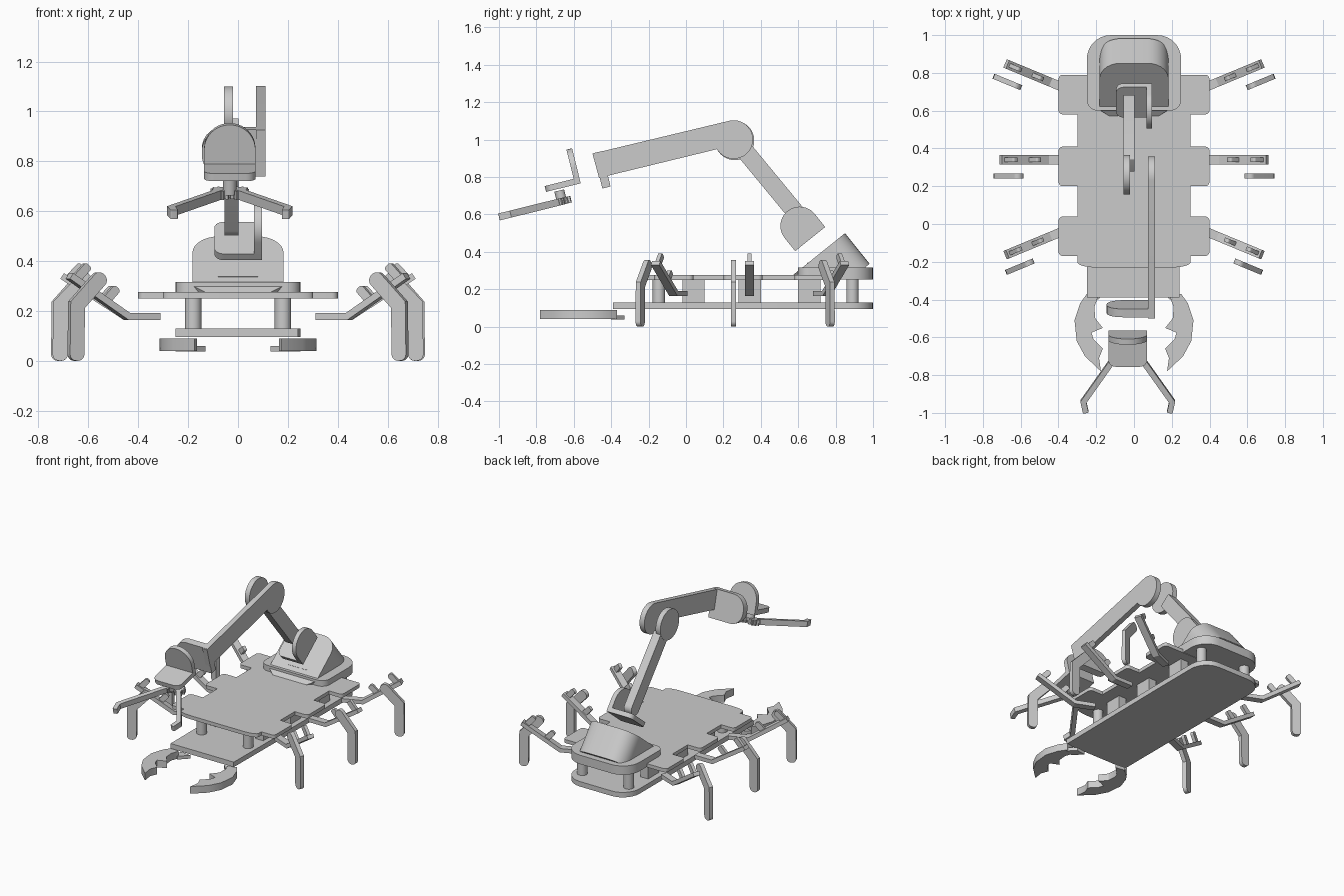
import bpy, bmesh, math
from mathutils import Matrix, Vector

if "Cube" in bpy.data.objects:
    bpy.data.objects.remove(bpy.data.objects["Cube"])

X, Y, Z = Vector((1, 0, 0)), Vector((0, 1, 0)), Vector((0, 0, 1))


def frame(o, u, v, n):
    m = Matrix((Vector(u), Vector(v), Vector(n))).transposed().to_4x4()
    m.translation = Vector(o)
    return m


FLAT = frame((0, 0, 0), X, Y, Z)      # plan outlines, extruded in z
SIDE = frame((0, 0, 0), Y, Z, X)      # side outlines, extruded in x


def rounded(pts, seg=7):
    """Points (x, y, radius): replace corners having a radius by smooth curves."""
    out = []
    for i, p in enumerate(pts):
        c = Vector(p[:2])
        if len(p) < 3 or p[2] == 0:
            out.append(c)
            continue
        da = Vector(pts[i - 1][:2]) - c
        db = Vector(pts[(i + 1) % len(pts)][:2]) - c
        a = c + da.normalized() * min(p[2], da.length * .49)
        b = c + db.normalized() * min(p[2], db.length * .49)
        w = .75
        for k in range(seg + 1):
            t = k / seg
            k0, k1, k2 = (1 - t) ** 2, 2 * t * (1 - t) * w, t * t
            out.append((a * k0 + c * k1 + b * k2) / (k0 + k1 + k2))
    return out


def prism(name, pts, d0, d1, m=FLAT, cut_z=None):
    bm = bmesh.new()
    f = bm.faces.new([bm.verts.new((p[0], p[1], d0)) for p in rounded(pts)])
    ext = bmesh.ops.extrude_face_region(bm, geom=[f])['geom']
    for v in ext:
        if isinstance(v, bmesh.types.BMVert):
            v.co.z = d1
    bm.verts.ensure_lookup_table()
    if not any(len(fc.verts) > 4 and all(abs(v.co.z - d0) < 1e-6 for v in fc.verts) for fc in bm.faces):
        bmesh.ops.holes_fill(bm, edges=bm.edges[:], sides=0)
    bmesh.ops.transform(bm, matrix=m, verts=bm.verts[:])
    if cut_z is not None:
        bmesh.ops.bisect_plane(bm, geom=bm.verts[:] + bm.edges[:] + bm.faces[:],
                               plane_co=(0, 0, cut_z), plane_no=(0, 0, -1), clear_outer=True)
        bmesh.ops.holes_fill(bm, edges=bm.edges[:], sides=0)
    bmesh.ops.recalc_face_normals(bm, faces=bm.faces[:])
    me = bpy.data.meshes.new(name)
    bm.to_mesh(me)
    bm.free()
    ob = bpy.data.objects.new(name, me)
    bpy.context.collection.objects.link(ob)
    return ob


def ribbon(path, w, r0=0, r1=0):
    """Outline of a bar of width w along a path, with end corner radii."""
    ps = [Vector(p) for p in path]
    left, right = [], []
    for i, p in enumerate(ps):
        d = [(ps[j + 1] - ps[j]).normalized() for j in (i - 1, i) if 0 <= j < len(ps) - 1]
        n = sum((Vector((-e.y, e.x)) for e in d), Vector((0, 0))).normalized()
        n *= w / 2 / n.dot(Vector((-d[0].y, d[0].x)))
        r = r0 if i == 0 else r1 if i == len(ps) - 1 else 0
        left.append((*(p + n), r))
        right.append((*(p - n), r))
    return left + right[::-1]


def rect(x0, x1, y0, y1, r=0):
    return [(x0, y0, r), (x1, y0, r), (x1, y1, r), (x0, y1, r)]


def arc(cx, cy, r, a0, a1, n=28):
    return [(cx + r * math.cos(math.radians(a0 + (a1 - a0) * i / n)),
             cy + r * math.sin(math.radians(a0 + (a1 - a0) * i / n))) for i in range(n + 1)]


def disc(cx, cy, r, n=32):
    return arc(cx, cy, r, 0, 360, n)[:-1]


# Body plates
prism("lower_plate", [(-.25, -.39), (.24, -.39), (.25, .6), (.25, 1, .13), (-.25, 1, .13), (-.25, .6)], .095, .13)
half = [(.3, -.23, .1)]
for y0, y1 in ((-.17, .04), (.2, .41), (.58, .79)):
    half += [(.3, y0), (.4, y0, .025), (.4, y1, .025), (.3, y1)]
half = half[:-1]
prism("upper_plate", half + [(.25, .79), (-.25, .79)] + [(-p[0], *p[1:]) for p in half[::-1]], .25, .275)
prism("rear_deck", [(-.25, .6, .06), (.25, .6, .06), (.25, 1, .13), (-.25, 1, .13)], .253, .315)

# Standoffs and leg motors between the plates
for s in (-1, 1):
    for y in (-.145, .89):
        prism("standoff", disc(s * .18, y, .033), .13, .253)
    for y in (.04, .34, .66):
        prism("leg_motor", rect(s * .18 - .03, s * .18 + .03, y - .06, y + .06), .13, .25)

# Six legs: bent thigh with two pegs, and a separate shin
for s in (-1, 1):
    for pos, y, ang in (("front", -.015, -22.5), ("middle", .34, 0), ("rear", .70, 22.5)):
        c, t = math.cos(math.radians(ang)), math.sin(math.radians(ang))
        m = frame((s * .32, y, 0), (s * c, t, 0), Z, (s * t, -c, 0))
        prism(pos + "_thigh", ribbon([(0, .178), (.135, .178), (.385, .34)], .027), -.024, .024, m)
        for u, z in ((.235, .235), (.36, .325)):
            prism(pos + "_thigh_peg", ribbon([(u, z), (u - .055, z + .058)], .036, 0, .012), -.011, .011, m)
        prism(pos + "_shin", ribbon([(.275, .345), (.39, .225), (.393, 0)], .062, .028, .028), .072, .1, m)

# Front pincers
for s in (-1, 1):
    claw = [(.19, -.385), (.25, -.37), (.285, -.42), (.315, -.51), (.303, -.62), (.26, -.70), (.175, -.78),
            (.185, -.71), (.165, -.66), (.215, -.61), (.225, -.575), (.165, -.55), (.205, -.50), (.21, -.44)]
    prism("pincer", [(s * x, y) for x, y in claw], .04, .09)
    prism("pincer_root", [(s * x, y) for x, y in ((.13, -.34), (.2, -.33), (.25, -.38), (.19, -.40))], .037, .06)

# Tilted tail housing on the rear deck
ca, sa = math.cos(math.radians(38.8)), math.sin(math.radians(38.8))
SLANT, LIFT = Vector((0, ca, sa)), Vector((0, -sa, ca))
tilt = frame((0, .565, .27), X, SLANT, LIFT)
prism("tail_housing", [(-.12, 0), (.12, 0), (.183, .05), (.183, .366, .11), (-.183, .366, .11), (-.183, .05)],
      -.21, 0, tilt, cut_z=.262)
prism("housing_slot", rect(-.08, .08, .105, .117), -.01, .002, tilt)


def bracket(name, o, a, b, n):
    """L bracket: rounded foot plate and a D-shaped upright at its +a end."""
    prism(name + "_foot", [(-.095, -.103, .04), (.095, -.103), (.095, .103), (-.095, .103, .04)],
          0, .032, frame(o, a, b, n))
    prism(name + "_upright", [(-.103, 0), (.103, 0)] + arc(0, .09, .103, 0, 180, 20),
          .065, .096, frame(o, b, n, a))


bracket("tail_root_bracket", (0, .664, .468), X, SLANT, LIFT)

# Tail links
prism("lower_link", ribbon([(.31, .945), (.665, .515)], .095, .01, .045), -.055, .003, SIDE)
prism("elbow_disc", disc(.26, .995, .105), -.056, -.02, SIDE)
prism("upper_link", [(-.5, .925)] + arc(.255, 1.0, .103, 104, -150) + [(-.465, .795)], .073, .11, SIDE)

# Wrist end plate, bracket and gripper share the upper link's tilt
FWD, UP = Vector((0, -.971, -.24)), Vector((0, -.24, .971))
prism("link_end_plate", [(-.145, 0, .09), (.11, 0), (.11, .195), (-.145, .195, .09)],
      -.045, 0, frame((0, -.447, .738), X, UP, FWD))
bracket("wrist_bracket", (-.033, -.656, .743), -FWD, X, UP)
grip = frame((-.033, -.62, .68), X, FWD, UP)
prism("gripper_neck", disc(0, .045, .027), 0, .06, grip)
for s in (-1, 1):
    teeth = []
    for i in range(40):
        r = .041 if i % 4 < 2 else .031
        a = 2 * math.pi * i / 40
        teeth.append((s * .037 + r * math.cos(a), .035 + r * math.sin(a)))
    prism("gripper_gear", teeth, -.018, .018, grip)
    prism("gripper_finger", ribbon([(s * .035, .04), (s * .235, .33), (s * .222, .389)], .03, 0, .006),
          -.019, .019, grip)

# Smooth the rounded edges, keep corners sharp
bpy.ops.object.select_all(action='SELECT')
bpy.context.view_layer.objects.active = bpy.context.selected_objects[0]
bpy.ops.object.shade_smooth_by_angle(angle=math.radians(30))
